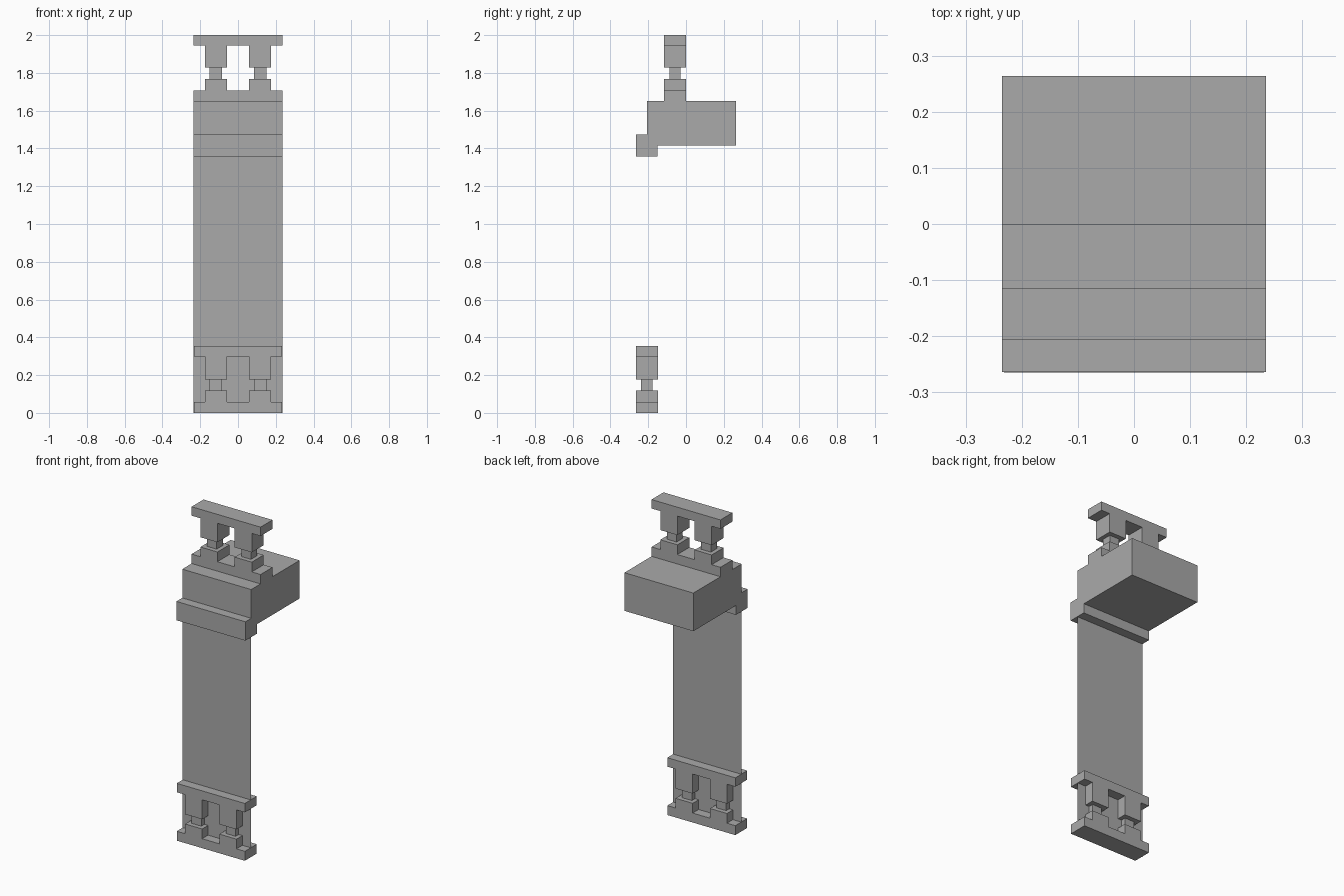
import bpy
import bmesh
from mathutils import Vector

cube = bpy.data.objects.get("Cube")
if cube:
    bpy.data.objects.remove(cube, do_unlink=True)

stone = bpy.data.materials.new("grey stone")
stone.use_nodes = True
GREY = (0.4, 0.4, 0.4, 1)
stone.diffuse_color = GREY
stone.node_tree.nodes["Principled BSDF"].inputs["Base Color"].default_value = GREY

HALF_WIDTH = 0.235
WALL_Y = -0.207
POST_X = 0.117
POST_HALF = 0.058
NECK_HALF = 0.033


def add_prism(name, points, offset):
    """Flat outline, extruded by offset unless offset is None."""
    bm = bmesh.new()
    face = bm.faces.new([bm.verts.new(p) for p in points])
    if offset:
        ext = bmesh.ops.extrude_face_region(bm, geom=[face], use_keep_orig=True)
        moved = [g for g in ext["geom"] if isinstance(g, bmesh.types.BMVert)]
        bmesh.ops.translate(bm, verts=moved, vec=Vector(offset))
        bmesh.ops.recalc_face_normals(bm, faces=bm.faces)
    mesh = bpy.data.meshes.new(name)
    bm.to_mesh(mesh)
    bm.free()
    mesh.materials.append(stone)
    obj = bpy.data.objects.new(name, mesh)
    bpy.context.collection.objects.link(obj)
    return obj


def rail_with_blocks(name, y, half_width, z_outer, z_rail, z_block):
    """Full-width rail with two square blocks standing on its inner side."""
    right = [(half_width, z_outer), (half_width, z_rail)]
    for x in (POST_X + POST_HALF, POST_X - POST_HALF):
        pair = [(x, z_rail), (x, z_block)]
        right += pair if x > POST_X else pair[::-1]
    left = [(-x, z) for x, z in reversed(right)]
    outline = [(x, y - POST_HALF, z) for x, z in right + left]
    add_prism(name, outline, (0, 2 * POST_HALF, 0))


def balustrade(name, y, z, half_width, height):
    rail_with_blocks(name + "_base", y, half_width, z, z + 0.058, z + 0.118)
    top = z + height
    rail_with_blocks(name + "_top_rail", y, half_width, top, top - 0.055, z + 0.178)
    # Narrow necks between the blocks
    for side, label in ((-1, "right"), (1, "left")):
        x, h = side * POST_X, NECK_HALF
        outline = [(x + a * h, y + b * 0.03, z + 0.118)
                   for a, b in ((-1, -1), (1, -1), (1, 1), (-1, 1))]
        add_prism(f"{name}_{label}_neck", outline, (0, 0, 0.06))


# Thin wall panel
add_prism("wall_panel", [(-HALF_WIDTH, WALL_Y, 0), (HALF_WIDTH, WALL_Y, 0),
                         (HALF_WIDTH, WALL_Y, 1.415), (-HALF_WIDTH, WALL_Y, 1.415)], None)

# Roof slab with its front ledge
slab = [(-0.264, 1.357), (-0.151, 1.357), (-0.151, 1.415), (0.264, 1.415),
        (0.264, 1.65), (WALL_Y, 1.65), (WALL_Y, 1.473), (-0.264, 1.473)]
add_prism("slab_and_ledge", [(-HALF_WIDTH, y, z) for y, z in slab], (2 * HALF_WIDTH, 0, 0))

# Balustrades on the slab and at the foot of the wall
balustrade("upper_balustrade", -0.058, 1.65, HALF_WIDTH, 0.35)
balustrade("lower_balustrade", WALL_Y, 0.0, 0.232, 0.353)
